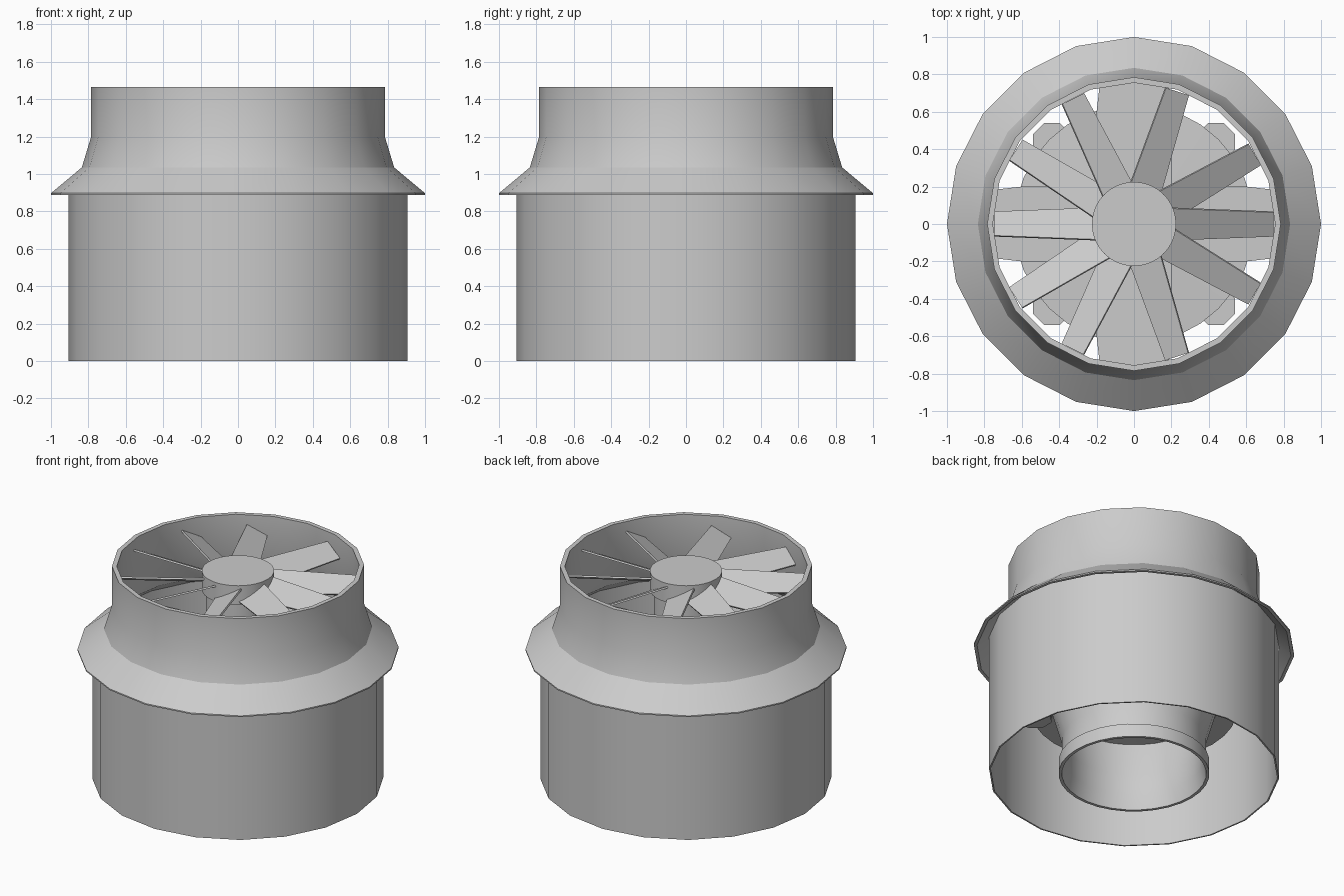
import bpy, bmesh
from math import cos, sin, pi, radians
from mathutils import Matrix, Vector

if "Cube" in bpy.data.objects:
    bpy.data.objects.remove(bpy.data.objects["Cube"])


def finish(name, bm):
    bmesh.ops.remove_doubles(bm, verts=bm.verts, dist=1e-5)
    bmesh.ops.recalc_face_normals(bm, faces=bm.faces)
    me = bpy.data.meshes.new(name)
    bm.to_mesh(me)
    bm.free()
    ob = bpy.data.objects.new(name, me)
    bpy.context.collection.objects.link(ob)
    bpy.ops.object.select_all(action='DESELECT')
    ob.select_set(True)
    bpy.context.view_layer.objects.active = ob
    bpy.ops.object.shade_smooth_by_angle(angle=radians(30))
    return ob


def lathe(name, profile, sides, closed=True):
    """Spin (radius, z) points round the z axis."""
    bm = bmesh.new()
    rings = [[bm.verts.new((r * cos(2 * pi * i / sides), r * sin(2 * pi * i / sides), z))
              for i in range(sides)] for r, z in profile]
    pairs = list(zip(rings, rings[1:]))
    if closed:
        pairs.append((rings[-1], rings[0]))
    else:
        bm.faces.new(rings[0])
        bm.faces.new(rings[-1])
    for a, b in pairs:
        for i in range(sides):
            j = (i + 1) % sides
            bm.faces.new((a[i], a[j], b[j], b[i]))
    return finish(name, bm)


def prism(name, outline, z0, z1, matrix=Matrix()):
    """Extrude an (x, y) outline from z0 to z1, then transform it."""
    bm = bmesh.new()
    low = [bm.verts.new((x, y, z0)) for x, y in outline]
    top = [bm.verts.new((x, y, z1)) for x, y in outline]
    bm.faces.new(low)
    bm.faces.new(top)
    n = len(outline)
    for i in range(n):
        j = (i + 1) % n
        bm.faces.new((low[i], low[j], top[j], top[i]))
    bm.transform(matrix)
    return finish(name, bm)


# Outer casing: open thin drum
lathe("outer_casing", [(0.905, 0), (0.905, 0.96), (0.895, 0.96), (0.895, 0)], 20)

# Throat with flared skirt
lathe("flared_throat", [(1.0, 0.888), (1.0, 0.897), (0.835, 1.035), (0.785, 1.2), (0.785, 1.465),
                        (0.755, 1.465), (0.755, 1.2), (0.81, 1.025), (0.98, 0.888)], 20)

# Inner bell: rim band at the bottom, flaring neck, collar plate and closed roof
lathe("inlet_bell", [(0.45, 0), (0.47, 0), (0.47, 0.09), (0.45, 0.1), (0.45, 0.24),
                     (0.51, 0.45), (0.64, 0.45), (0.64, 0.5), (0.0001, 0.54),
                     (0.0001, 0.52), (0.47, 0.48), (0.43, 0.24), (0.43, 0.1)], 32)

# Lugs on the collar diagonals
octagon = [(0.11 * cos(pi / 8 + k * pi / 4), 0.11 * sin(pi / 8 + k * pi / 4)) for k in range(8)]
for k in range(4):
    a = pi / 4 + k * pi / 2
    prism(f"collar_lug_{k + 1}", octagon, 0.42, 0.47,
          Matrix.Translation((0.62 * cos(a), 0.62 * sin(a), 0)))

# Four wide support arms holding the motor
arm = [(0.1, -0.2), (0.6, -0.2), (0.86, -0.17), (0.86, 0.17), (0.6, 0.2), (0.1, 0.2)]
for k in range(4):
    prism(f"support_arm_{k + 1}", arm, 0.9, 0.93, Matrix.Rotation(k * pi / 2, 4, 'Z'))

# Motor column and fan hub
lathe("motor_column", [(0.2, 0.5), (0.2, 1.32)], 32, closed=False)
lathe("fan_hub", [(0.225, 1.3), (0.225, 1.43)], 40, closed=False)

# Pitched fan blades, laid out symmetrically left to right
blade = [(0.17, -0.098), (0.745, -0.073), (0.745, 0.073), (0.17, 0.098)]
angles = [0, 30, 72, 116, 148, 180, 212, 244, 288, 330]
for k, deg in enumerate(angles):
    m = (Matrix.Rotation(radians(deg), 4, 'Z') @ Matrix.Translation((0, 0, 1.36))
         @ Matrix.Rotation(radians(28), 4, 'X'))
    prism(f"fan_blade_{k + 1}", blade, -0.006, 0.006, m)
